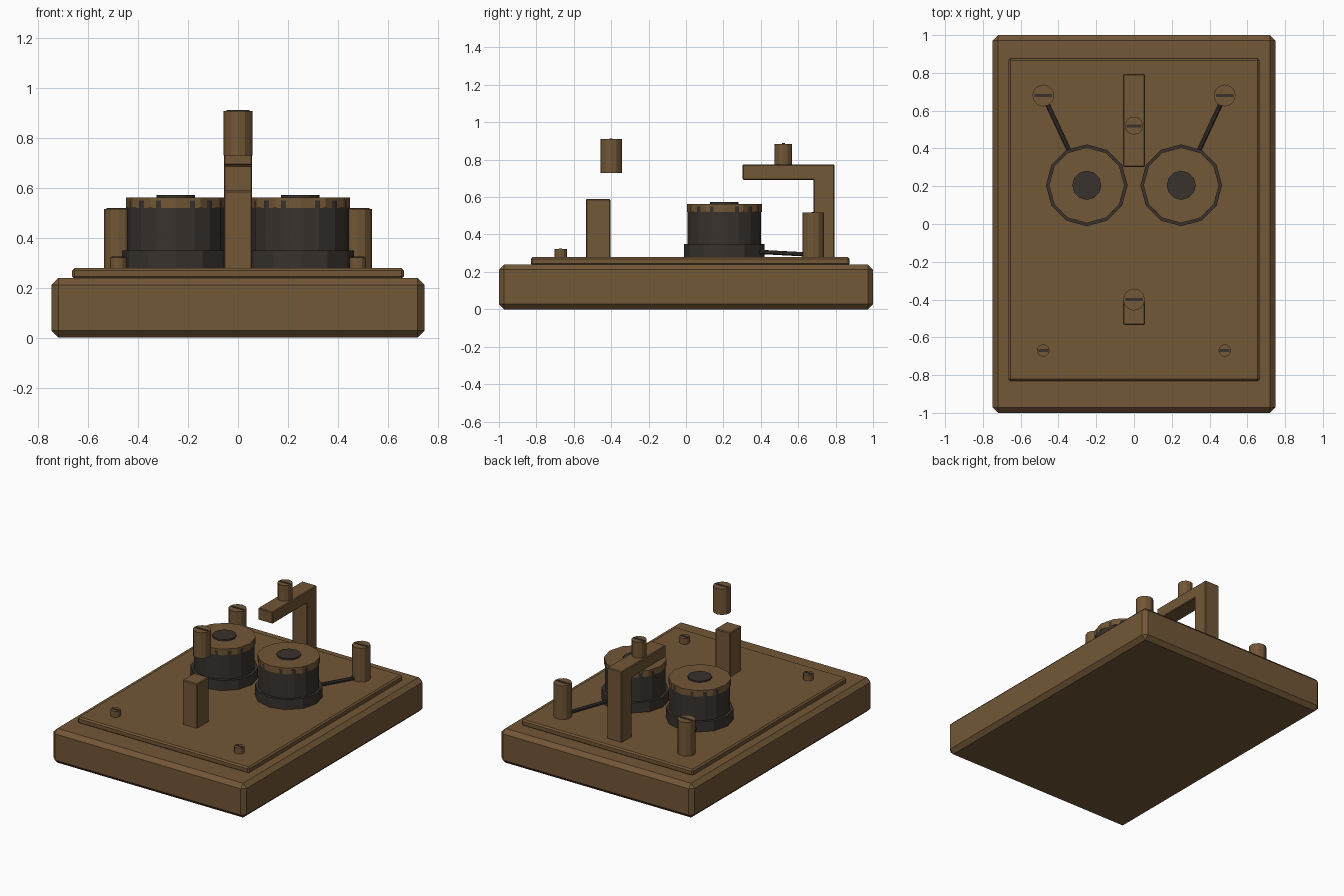
import bpy, bmesh, math
from mathutils import Vector

if "Cube" in bpy.data.objects:
    bpy.data.objects.remove(bpy.data.objects["Cube"])


def material(name, rgb):
    m = bpy.data.materials.new(name)
    m.diffuse_color = (*rgb, 1)
    m.use_nodes = True
    m.node_tree.nodes["Principled BSDF"].inputs["Base Color"].default_value = m.diffuse_color
    return m


BROWN = material("warm brown", (0.17, 0.095, 0.038))
DARK = material("dark charcoal", (0.04, 0.032, 0.026))


def finish(name, bm, mat, bevel=0):
    if bevel:
        bmesh.ops.bevel(bm, geom=bm.edges[:], offset=bevel, segments=1, affect='EDGES')
    bmesh.ops.recalc_face_normals(bm, faces=bm.faces[:])
    me = bpy.data.meshes.new(name)
    bm.to_mesh(me)
    bm.free()
    me.materials.append(mat)
    ob = bpy.data.objects.new(name, me)
    bpy.context.collection.objects.link(ob)
    return ob


def profile(name, points, half_width, mat, bevel=0):
    """Extrude a (y, z) outline symmetrically along x."""
    bm = bmesh.new()
    face = bm.faces.new([bm.verts.new((-half_width, y, z)) for y, z in points])
    new = bmesh.ops.extrude_face_region(bm, geom=[face])["geom"]
    verts = [v for v in new if isinstance(v, bmesh.types.BMVert)]
    bmesh.ops.translate(bm, verts=verts, vec=(2 * half_width, 0, 0))
    return finish(name, bm, mat, bevel)


def box(name, half_width, y0, y1, z0, z1, mat, bevel=0):
    return profile(name, [(y0, z0), (y1, z0), (y1, z1), (y0, z1)], half_width, mat, bevel)


def rod(name, a, b, radius, sides, mat):
    a, b = Vector(a), Vector(b)
    bm = bmesh.new()
    bmesh.ops.create_cone(bm, cap_ends=True, segments=sides, radius1=radius,
                          radius2=radius, depth=(b - a).length)
    ob = finish(name, bm, mat)
    ob.location = (a + b) / 2
    ob.rotation_mode = 'QUATERNION'
    ob.rotation_quaternion = Vector((0, 0, 1)).rotation_difference(b - a)
    return ob


def screw(name, x, y, z0, z1, radius):
    """Brown screw with a dark slot across its head."""
    rod(name, (x, y, z0), (x, y, z1), radius, 12, BROWN)
    slot = box(name + "_slot", radius * 0.8, y - 0.008, y + 0.008, z1 - 0.003, z1 + 0.003, DARK)
    slot.location.x = x


# Wooden base and mounting plate
box("base", 0.748, -1, 1, 0, 0.24, BROWN, 0.028)
box("mounting_plate", 0.665, -0.83, 0.875, 0.235, 0.28, BROWN, 0.01)

# Coils, wires and corner screws, on both sides
for side, s in (("left", -1), ("right", 1)):
    x, y = s * 0.25, 0.205
    rod(side + "_coil_flange", (x, y, 0.275), (x, y, 0.35), 0.216, 12, DARK)
    rod(side + "_coil_winding", (x, y, 0.34), (x, y, 0.55), 0.196, 16, DARK)
    rod(side + "_coil_cap", (x, y, 0.52), (x, y, 0.563), 0.2, 12, BROWN)
    rod(side + "_coil_core", (x, y, 0.55), (x, y, 0.573), 0.077, 12, DARK)
    rod(side + "_wire", (s * 0.335, 0.37, 0.308), (s * 0.475, 0.67, 0.292), 0.012, 8, DARK)
    screw(side + "_terminal_post", s * 0.48, 0.68, 0.275, 0.517, 0.058)
    screw(side + "_plate_screw", s * 0.48, -0.67, 0.275, 0.322, 0.033)

# Rear arm bracket and its adjusting screw
profile("arm_bracket", [(0.682, 0.275), (0.793, 0.275), (0.793, 0.775), (0.302, 0.775),
                        (0.302, 0.692), (0.682, 0.692)], 0.057, BROWN, 0.005)
screw("arm_screw", 0, 0.52, 0.77, 0.885, 0.048)

# Front block and the raised screw above it
box("front_block", 0.057, -0.535, -0.405, 0.275, 0.59, BROWN, 0.005)
screw("raised_screw", 0, -0.4, 0.73, 0.91, 0.058)
